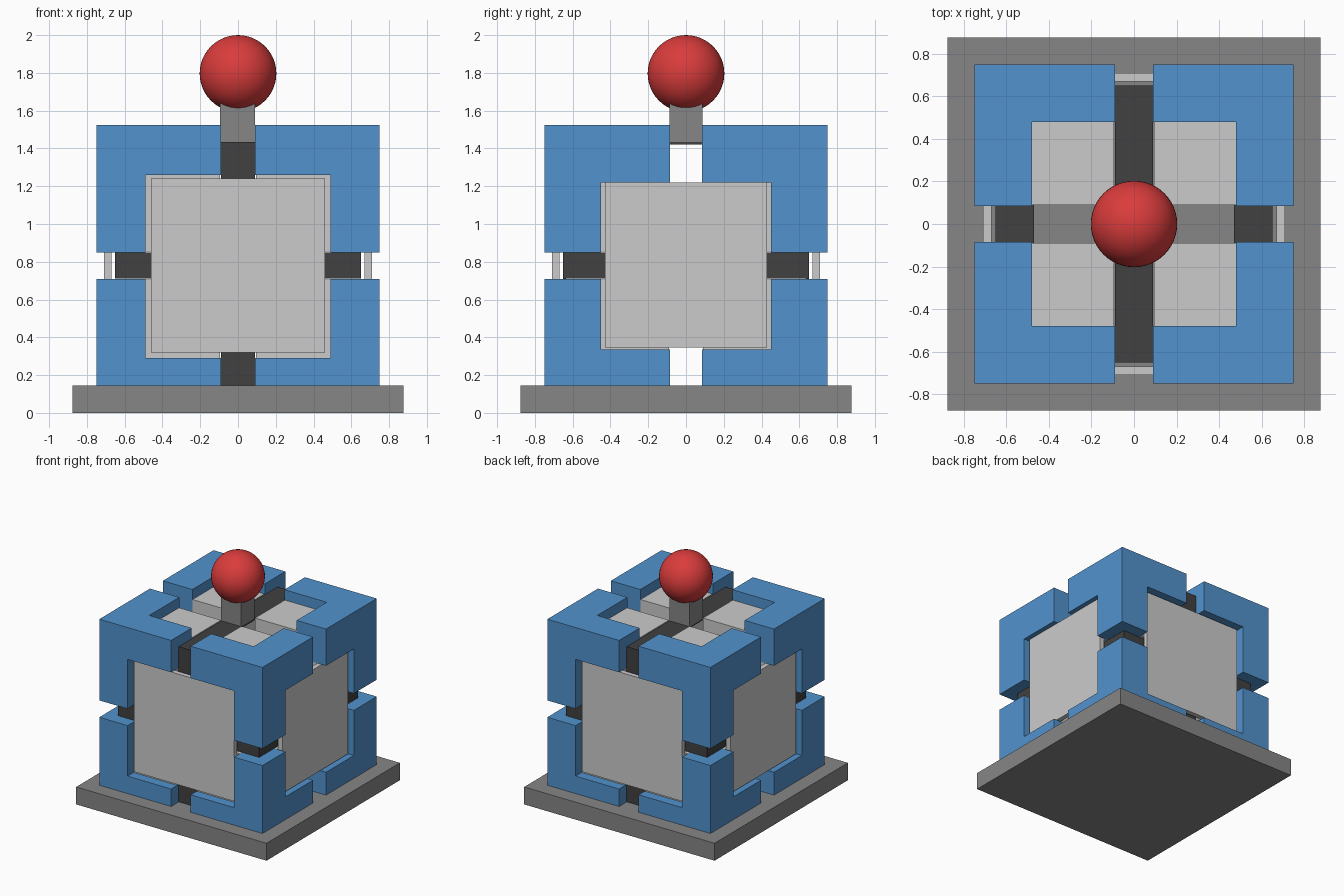
import bpy, bmesh
from mathutils import Vector

if "Cube" in bpy.data.objects:
    bpy.data.objects.remove(bpy.data.objects["Cube"])


def material(name, rgb):
    m = bpy.data.materials.new(name)
    m.diffuse_color = (*rgb, 1)
    m.use_nodes = True
    m.node_tree.nodes["Principled BSDF"].inputs["Base Color"].default_value = m.diffuse_color
    return m


BLUE = material("blue", (0.085, 0.29, 0.62))
LIGHT = material("light grey", (0.60, 0.60, 0.60))
GREY = material("mid grey", (0.24, 0.24, 0.24))
DARK = material("dark grey", (0.052, 0.052, 0.052))
RED = material("red", (0.70, 0.045, 0.045))


def boxes(name, specs, mat):
    """One object from boxes given as (x0, x1, y0, y1, z0, z1)."""
    bm = bmesh.new()
    for x0, x1, y0, y1, z0, z1 in specs:
        verts = bmesh.ops.create_cube(bm, size=1)["verts"]
        for v in verts:
            v.co = Vector((
                max(x0, x1) if v.co.x > 0 else min(x0, x1),
                max(y0, y1) if v.co.y > 0 else min(y0, y1),
                max(z0, z1) if v.co.z > 0 else min(z0, z1)))
    me = bpy.data.meshes.new(name)
    bm.to_mesh(me)
    bm.free()
    me.materials.append(mat)
    ob = bpy.data.objects.new(name, me)
    bpy.context.collection.objects.link(ob)
    return ob


# base slab
boxes("base", [(-0.875, 0.875, -0.875, 0.875, 0, 0.145)], GREY)

# eight corner brackets (three arms each) and the core blocks behind them
O, SX, SY = 0.75, 0.09, 0.085
halves = {"upper": (0.85, 1.525, 1.26, 1.22, 1.44),
          "lower": (0.71, 0.14, 0.29, 0.335, 0.14)}
for half, (slot, outer, win_front, win_side, core_end) in halves.items():
    for sx in (-1, 1):
        for sy in (-1, 1):
            tag = f"{half}_{'right' if sx > 0 else 'left'}_{'back' if sy > 0 else 'front'}"
            boxes("bracket_" + tag, [
                (sx * SX, sx * O, sy * 0.48, sy * O, win_front, outer),
                (sx * 0.48, sx * O, sy * SY, sy * 0.48, win_side, outer),
                (sx * 0.49, sx * O, sy * 0.45, sy * O, slot, win_front)], BLUE)
            inset = 0.004 if half == "upper" else -0.004
            boxes("core_block_" + tag, [
                (sx * (SX + 0.004), sx * 0.67, sy * (SY + 0.004), sy * 0.67,
                 slot + inset, core_end)], LIGHT)

# side panels in the four windows
for s, fb, lr in ((-1, "front", "left"), (1, "back", "right")):
    boxes(fb + "_panel", [(-0.46, 0.46, s * 0.67, s * 0.71, 0.32, 1.24)], LIGHT)
    boxes(lr + "_panel", [(s * 0.67, s * 0.71, -0.43, 0.43, 0.345, 1.22)], LIGHT)

# upright band around the body
boxes("upright_band", [
    (-SX, SX, -0.65, 0.65, 1.42, 1.435),
    (-SX, SX, -0.65, -0.635, 0.14, 1.42),
    (-SX, SX, 0.635, 0.65, 0.14, 1.42)], DARK)

# level band around the body
boxes("level_band", [
    (-0.65, 0.65, -0.65, -0.632, 0.712, 0.848),
    (-0.65, 0.65, 0.632, 0.65, 0.712, 0.848),
    (-0.65, -0.47, -0.632, 0.632, 0.712, 0.848),
    (0.47, 0.65, -0.632, 0.632, 0.712, 0.848)], DARK)

# handle post and ball
boxes("handle_post", [(-0.095, 0.09, -0.088, 0.088, 1.435, 1.68)], GREY)
bpy.ops.mesh.primitive_uv_sphere_add(segments=48, ring_count=24, radius=0.203,
                                     location=(0, 0, 1.797))
ball = bpy.context.object
ball.name = "handle_ball"
ball.data.materials.append(RED)
bpy.ops.object.shade_smooth()
